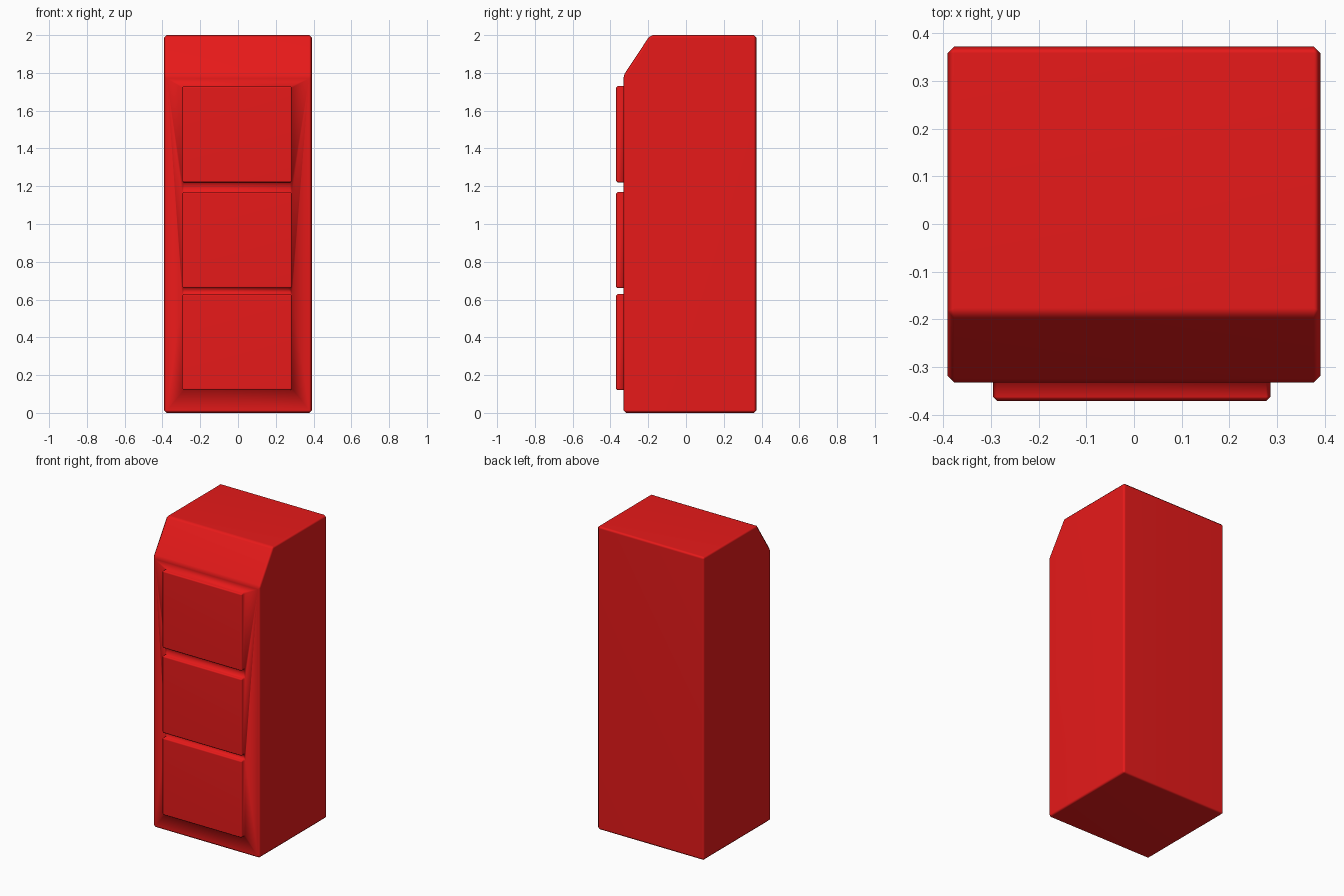
import bpy, bmesh

if "Cube" in bpy.data.objects:
    bpy.data.objects.remove(bpy.data.objects["Cube"])


def prism(name, profile, x0, x1, bevel):
    """Extrude a (y, z) profile along x and chamfer all its edges."""
    bm = bmesh.new()
    face = bm.faces.new([bm.verts.new((x0, y, z)) for y, z in profile])
    ext = bmesh.ops.extrude_face_region(bm, geom=[face])
    for v in ext["geom"]:
        if isinstance(v, bmesh.types.BMVert):
            v.co.x = x1
    bmesh.ops.recalc_face_normals(bm, faces=bm.faces)
    bmesh.ops.bevel(bm, geom=bm.edges[:], offset=bevel, segments=1,
                    affect='EDGES', profile=0.5)
    bmesh.ops.recalc_face_normals(bm, faces=bm.faces)
    mesh = bpy.data.meshes.new(name)
    bm.to_mesh(mesh)
    bm.free()
    ob = bpy.data.objects.new(name, mesh)
    bpy.context.collection.objects.link(ob)
    return ob


red = bpy.data.materials.new("red_paint")
red.diffuse_color = (0.8, 0.01, 0.01, 1)
red.use_nodes = True
red.node_tree.nodes["Principled BSDF"].inputs["Base Color"].default_value = red.diffuse_color

FRONT = -0.332

# Cabinet body with sloped front top
body = prism("cabinet", [(FRONT, 0), (0.372, 0), (0.372, 2), (-0.19, 2),
                         (FRONT, 1.785)], -0.391, 0.391, 0.014)
body.data.materials.append(red)

# Three raised drawer fronts, joined to the body
for i, (z0, z1) in enumerate([(0.12, 0.63), (0.66, 1.17), (1.22, 1.73)]):
    drawer = prism(f"drawer_front_{i + 1}",
                   [(-0.371, z0), (-0.28, z0), (-0.28, z1), (-0.371, z1)],
                   -0.296, 0.286, 0.009)
    drawer.data.materials.append(red)
    mod = body.modifiers.new("join_drawer", 'BOOLEAN')
    mod.operation = 'UNION'
    mod.solver = 'EXACT'
    mod.object = drawer
    bpy.context.view_layer.objects.active = body
    bpy.ops.object.modifier_apply(modifier=mod.name)
    bpy.data.objects.remove(drawer)

# Smooth shading: flat panels outside, soft shading around the drawer seams
for p in body.data.polygons:
    p.use_smooth = True
group = body.vertex_groups.new(name="outer")
group.add([v.index for v in body.data.vertices
           if not (abs(v.co.y - FRONT) < 0.002 and abs(v.co.x) < 0.3)],
          1.0, 'REPLACE')
weighted = body.modifiers.new("weighted_normals", 'WEIGHTED_NORMAL')
weighted.vertex_group = "outer"
